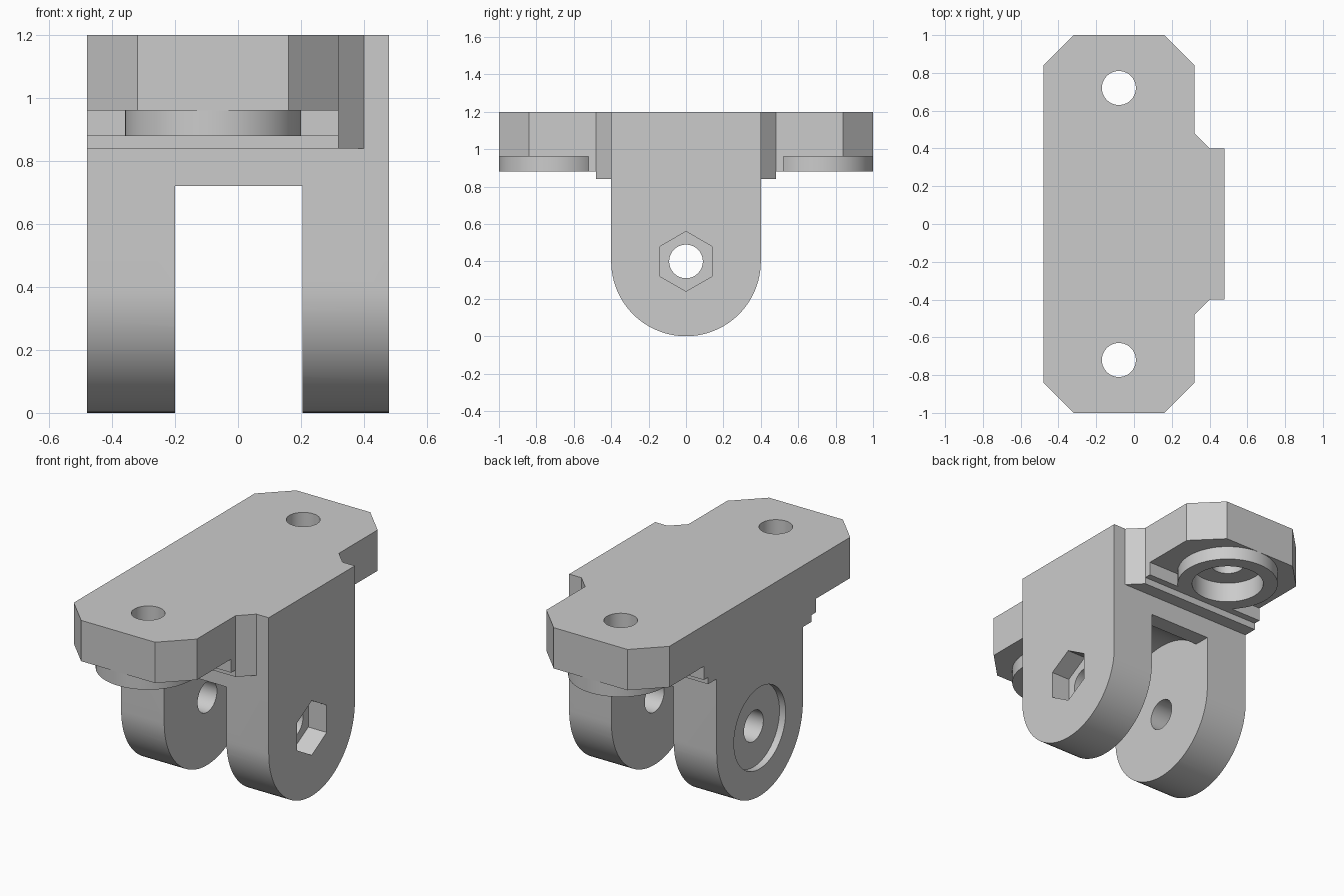
import bpy, bmesh, math
from mathutils import Vector

old = bpy.data.objects.get("Cube")
if old:
    bpy.data.objects.remove(old, do_unlink=True)

grey = bpy.data.materials.new("plain_grey")
grey.use_nodes = True
grey.diffuse_color = (0.6, 0.6, 0.6, 1)
grey.node_tree.nodes["Principled BSDF"].inputs["Base Color"].default_value = (0.6, 0.6, 0.6, 1)


def prism(name, outline, axis, lo, hi):
    """Extrude a closed 2D outline along z (outline in x, y) or x (outline in y, z)."""
    place = (lambda a, b: (a, b, lo)) if axis == "z" else (lambda a, b: (lo, a, b))
    step = Vector((0, 0, hi - lo)) if axis == "z" else Vector((hi - lo, 0, 0))
    bm = bmesh.new()
    face = bm.faces.new([bm.verts.new(place(a, b)) for a, b in outline])
    top = bmesh.ops.extrude_face_region(bm, geom=[face])
    bmesh.ops.translate(bm, vec=step, verts=[v for v in top["geom"] if isinstance(v, bmesh.types.BMVert)])
    bmesh.ops.recalc_face_normals(bm, faces=bm.faces)
    mesh = bpy.data.meshes.new(name)
    bm.to_mesh(mesh)
    bm.free()
    mesh.materials.append(grey)
    obj = bpy.data.objects.new(name, mesh)
    bpy.context.collection.objects.link(obj)
    return obj


def circle(a, b, r, sides=64, turn=0.5):
    angles = [2 * math.pi * (i + turn) / sides for i in range(sides)]
    return [(a + r * math.cos(t), b + r * math.sin(t)) for t in angles]


def rect(a0, a1, b0, b1):
    return [(a0, b0), (a1, b0), (a1, b1), (a0, b1)]


def mirrored(half):
    """Complete an outline given for positive y, listed from high x to low x."""
    return half + [(x, -y) for x, y in reversed(half)]


def combine(target, other, operation):
    mod = target.modifiers.new("combine", "BOOLEAN")
    mod.operation = operation
    mod.solver = "EXACT"
    mod.object = other
    bpy.context.view_layer.objects.active = target
    bpy.ops.object.modifier_apply(modifier=mod.name)
    bpy.data.objects.remove(other, do_unlink=True)


AXLE = 0.4        # height of the cross hole
LEG = 0.4         # leg half width and rounding radius
BOLT_X, BOLT_Y = -0.08, 0.72

# Top plate with clipped corners
bracket = prism("hinge_bracket", mirrored([(0.32, 0.84), (0.16, 1), (-0.32, 1), (-0.48, 0.84)]), "z", 0.96, 1.2)

# Stepped thickening under the plate
adds = [
    prism("lower_step", rect(-0.48, 0.32, -0.52, 0.52), "z", 0.88, 1.1),
    prism("middle_block", mirrored([(0.48, LEG), (0.4, LEG), (0.32, 0.48), (-0.48, 0.48)]), "z", 0.84, 1.2),
]

# Round-ended leg block
arc = [math.pi + math.pi * i / 48 for i in range(49)]
leg = [(LEG * math.cos(t), AXLE + LEG * math.sin(t)) for t in arc] + [(LEG, 1.1), (-LEG, 1.1)]
adds.append(prism("leg_block", leg, "x", -0.48, 0.48))

# Bolt bosses
for side in (-1, 1):
    adds.append(prism("bolt_boss", circle(BOLT_X, side * BOLT_Y, 0.28), "z", 0.88, 1.05))
for part in adds:
    combine(bracket, part, "UNION")

# Slot between the legs, with a round clearance above
cuts = [
    prism("slot", rect(-0.6, 0.6, -0.2, 0.72), "x", -0.2, 0.205),
    prism("round_clearance", circle(0, AXLE, 0.44, 96), "x", -0.2, 0.205),
]

# Cross hole, nut pocket and round recess
cuts += [
    prism("cross_hole", circle(0, AXLE, 0.09, 48), "x", -0.7, 0.7),
    prism("nut_pocket", circle(0, AXLE, 0.16, 6), "x", 0.36, 0.6),
    prism("head_recess", circle(0, AXLE, 0.24), "x", -0.6, -0.44),
]

# Bolt holes with wide recesses from below
for side in (-1, 1):
    cuts.append(prism("bolt_hole", circle(BOLT_X, side * BOLT_Y, 0.09, 48), "z", 0.7, 1.4))
    cuts.append(prism("bolt_recess", circle(BOLT_X, side * BOLT_Y, 0.199), "z", 0.8, 1.0))
for part in cuts:
    combine(bracket, part, "DIFFERENCE")

bpy.ops.object.select_all(action="DESELECT")
bracket.select_set(True)
bpy.context.view_layer.objects.active = bracket
bpy.ops.object.shade_smooth_by_angle(angle=math.radians(25))
